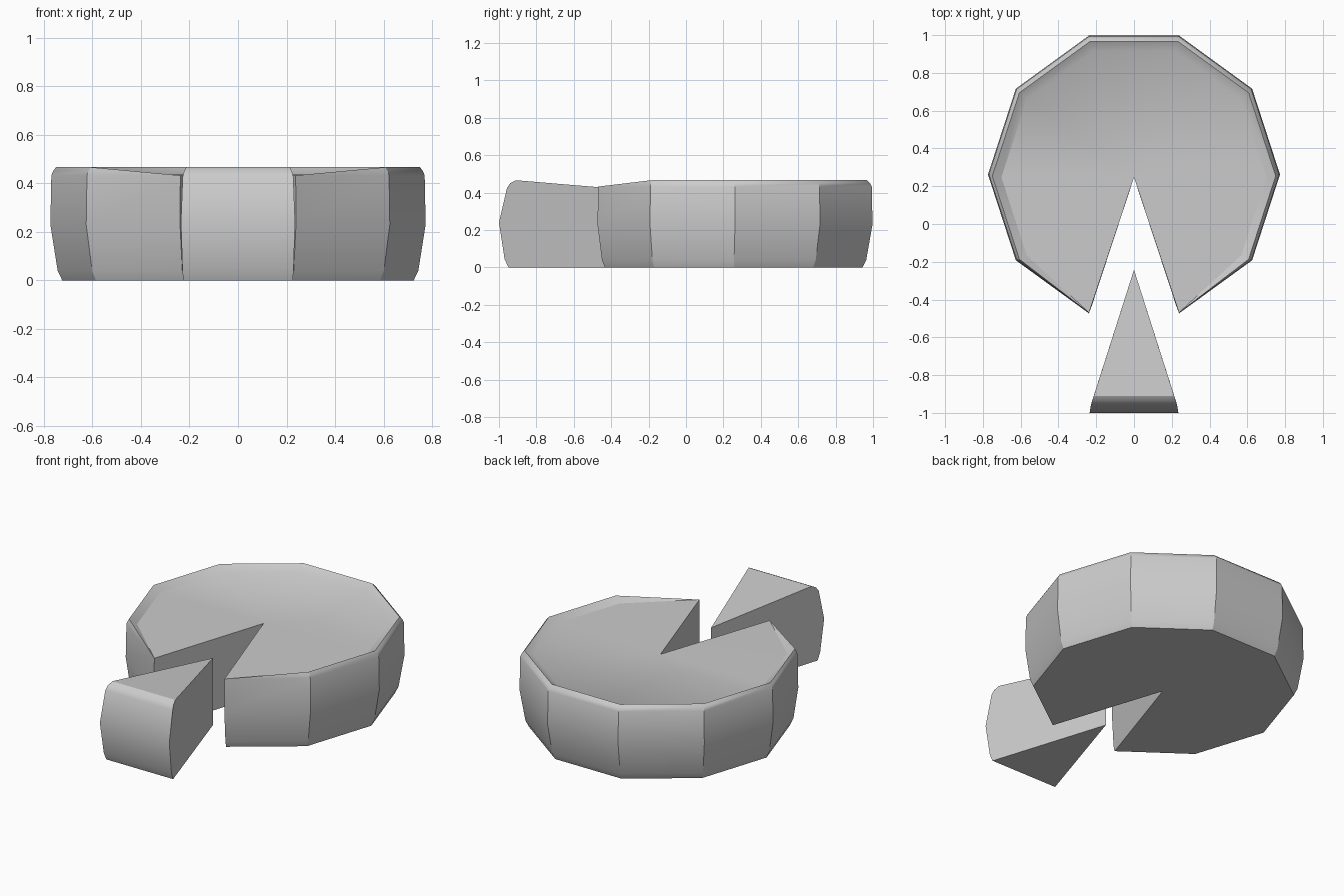
import bpy, bmesh, math

if "Cube" in bpy.data.objects:
    bpy.data.objects.remove(bpy.data.objects["Cube"], do_unlink=True)

grey = bpy.data.materials.new("light grey")
grey.use_nodes = True
grey.diffuse_color = (0.6, 0.6, 0.6, 1)
grey.node_tree.nodes["Principled BSDF"].inputs["Base Color"].default_value = (0.6, 0.6, 0.6, 1)

SIDES = 10


def finish(bm, name):
    bmesh.ops.recalc_face_normals(bm, faces=bm.faces)
    mesh = bpy.data.meshes.new(name)
    bm.to_mesh(mesh)
    bm.free()
    obj = bpy.data.objects.new(name, mesh)
    mesh.materials.append(grey)
    bpy.context.collection.objects.link(obj)
    bpy.ops.object.select_all(action='DESELECT')
    obj.select_set(True)
    bpy.context.view_layer.objects.active = obj
    bpy.ops.object.shade_smooth_by_angle(angle=math.radians(32))


def add_face(bm, verts):
    # Skip repeated vertices where the rim tapers to a point
    unique = list(dict.fromkeys(verts))
    if len(unique) > 2:
        bm.faces.new(unique)


# Ten-sided wheel with one segment open: radius, height, centre y of each ring
wheel_profile = [(.724, 0, .255), (.743, .04, .257), (.773, .23, .262),
                 (.769, .432, .262), (.762, .45, .26), (.75, .466, .254),
                 (.702, .436, .247)]
bm = bmesh.new()
columns = []
for i in range(SIDES):
    a = math.radians(-72 + 36 * i)
    column = []
    for k, (r, z, cy) in enumerate(wheel_profile):
        if i in (0, SIDES - 1) and k > 3:
            column.append(column[3])
        else:
            column.append(bm.verts.new((r * math.cos(a), cy + r * math.sin(a), z)))
    columns.append(column)
for left, right in zip(columns, columns[1:]):
    for k in range(len(wheel_profile) - 1):
        add_face(bm, [left[k], right[k], right[k + 1], left[k + 1]])

# Bottom, slightly sunken top and the two cut walls meet at the centre
low = bm.verts.new((0, .247, 0))
high = bm.verts.new((0, .247, .435))
for left, right in zip(columns, columns[1:]):
    add_face(bm, [low, right[0], left[0]])
    add_face(bm, [high, left[-1], right[-1]])
for column in (columns[0], columns[-1]):
    add_face(bm, [low] + column + [high])
finish(bm, "wheel")

# Wedge pulled out to the front: half width, y, z along the rind
slice_profile = [(.226, -.95, 0), (.229, -.97, .045), (.235, -1, .24),
                 (.228, -.957, .425), (.222, -.94, .45), (.213, -.91, .466)]
bm = bmesh.new()
sides = [[bm.verts.new((s * x, y, z)) for x, y, z in slice_profile] for s in (-1, 1)]
low = bm.verts.new((0, -.242, 0))
high = bm.verts.new((0, -.242, .41))
for k in range(len(slice_profile) - 1):
    add_face(bm, [sides[0][k], sides[1][k], sides[1][k + 1], sides[0][k + 1]])
for side in sides:
    add_face(bm, [low] + side + [high])
add_face(bm, [low, sides[0][0], sides[1][0]])
add_face(bm, [high, sides[0][-1], sides[1][-1]])
finish(bm, "slice")
